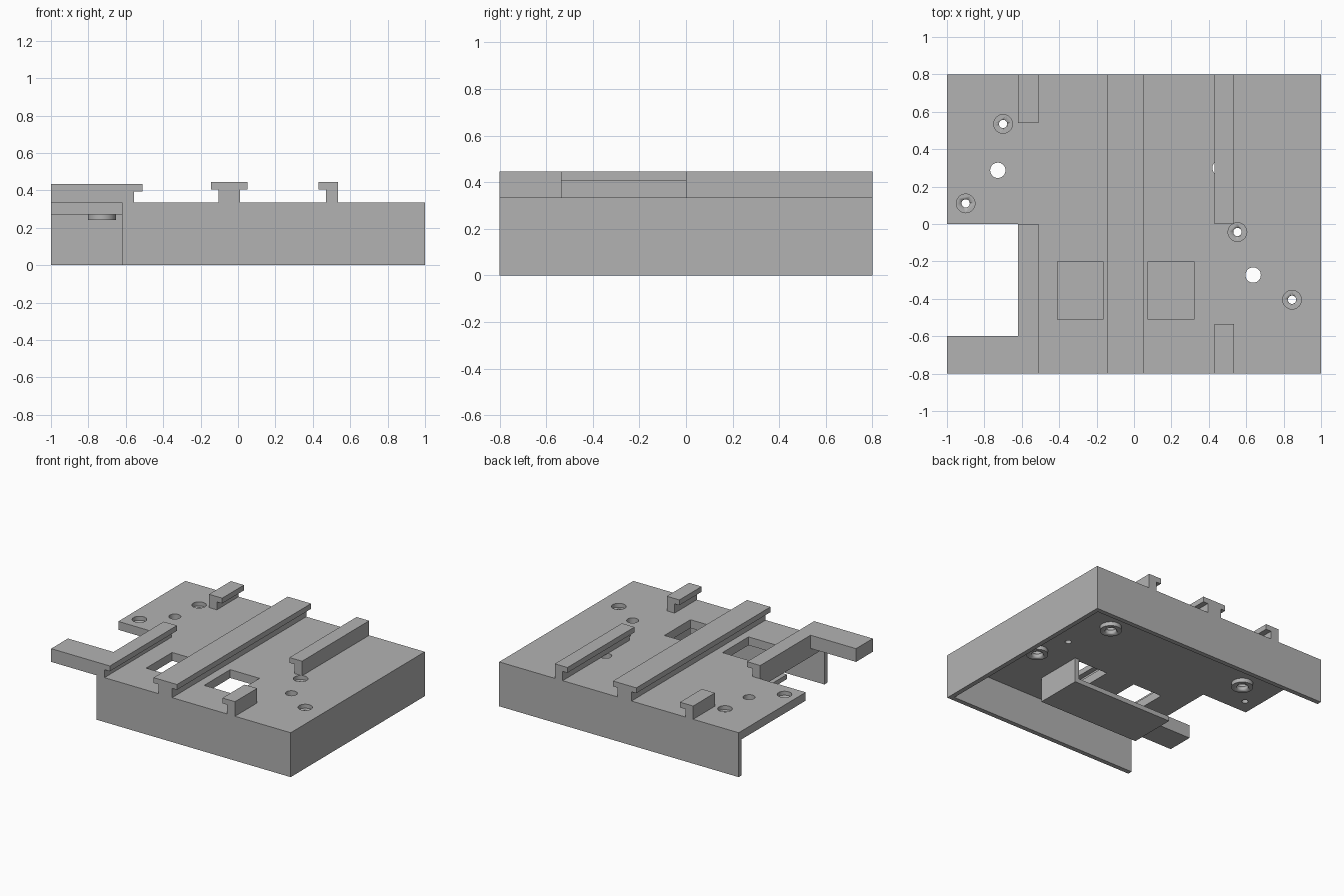
import bpy, bmesh

cube = bpy.data.objects.get("Cube")
if cube:
    bpy.data.objects.remove(cube, do_unlink=True)

grey = bpy.data.materials.new("plain grey")
grey.use_nodes = True
colour = (0.448, 0.448, 0.448, 1)
grey.diffuse_color = colour
grey.node_tree.nodes["Principled BSDF"].inputs["Base Color"].default_value = colour


def prism(name, outline, low, high, axis="z"):
    """Extrude an outline along z (points are x, y) or along y (points are x, z)."""
    bm = bmesh.new()
    place = (lambda a, b: (a, b, low)) if axis == "z" else (lambda a, b: (a, low, b))
    face = bm.faces.new([bm.verts.new(place(a, b)) for a, b in outline])
    out = bmesh.ops.extrude_face_region(bm, geom=[face])
    moved = [v for v in out["geom"] if isinstance(v, bmesh.types.BMVert)]
    step = (0, 0, high - low) if axis == "z" else (0, high - low, 0)
    bmesh.ops.translate(bm, verts=moved, vec=step)
    bmesh.ops.recalc_face_normals(bm, faces=bm.faces)
    mesh = bpy.data.meshes.new(name)
    bm.to_mesh(mesh)
    bm.free()
    mesh.materials.append(grey)
    ob = bpy.data.objects.new(name, mesh)
    bpy.context.collection.objects.link(ob)
    return ob


def box(name, x0, x1, y0, y1, z0, z1):
    return prism(name, [(x0, y0), (x1, y0), (x1, y1), (x0, y1)], z0, z1)


def cylinder(name, x, y, radius, z0, z1):
    bpy.ops.mesh.primitive_cylinder_add(vertices=32, radius=radius, depth=z1 - z0,
                                        location=(x, y, (z0 + z1) / 2))
    ob = bpy.context.object
    ob.name = name
    ob.data.materials.append(grey)
    bpy.ops.object.shade_smooth_by_angle()
    return ob


def cut(target, cutter):
    mod = target.modifiers.new("cut", "BOOLEAN")
    mod.operation = "DIFFERENCE"
    mod.solver = "EXACT"
    mod.object = cutter
    cutter.hide_render = True
    cutter.hide_set(True)


TOP, UNDER, WALL = 0.335, 0.272, 0.035
NOTCH = -0.62

# Deck with the open notch at its front corner
deck = prism("deck", [(NOTCH, -0.8), (1, -0.8), (1, 0.8), (-1, 0.8), (-1, 0), (NOTCH, 0)],
             UNDER, TOP)

# Skirt walls below the deck
box("front_wall", NOTCH, 1, -0.8, -0.8 + WALL, 0, UNDER)
box("back_wall", -1, 1, 0.8 - WALL, 0.8, 0, UNDER)
box("side_wall", 1 - WALL, 1, -0.8 + WALL, 0.8 - WALL, 0, UNDER)

# Rectangular windows
for x0, x1 in ((-0.41, -0.165), (0.075, 0.32)):
    cut(deck, box("window_cutter", x0, x1, -0.51, -0.2, 0.2, 0.4))

# Counterbored screw holes
for x, y in ((-0.7, 0.535), (-0.9, 0.11), (0.553, -0.043), (0.845, -0.405)):
    cut(deck, cylinder("screw_cutter", x, y, 0.022, 0.2, 0.4))
    cut(deck, cylinder("counterbore_cutter", x, y, 0.05, 0.305, 0.4))

# Plain holes with a collar below the deck
for x, y in ((-0.728, 0.287), (0.637, -0.273), (0.46, 0.3)):
    collar = cylinder("collar", x, y, 0.075, UNDER - 0.03, UNDER)
    hole = cylinder("hole_cutter", x, y, 0.041, 0.15, 0.4)
    cut(deck, hole)
    cut(collar, hole)

# Hanging tray below the windows: floor and one end plate
box("tray_floor", -0.465, 0.375, -0.54, -0.18, 0.085, 0.12)
box("tray_end", 0.34, 0.375, -0.54, -0.18, 0.12, UNDER)

# Centre rail with a T profile
prism("centre_rail", [(-0.105, TOP), (0.01, TOP), (0.01, 0.405), (0.05, 0.405), (0.05, 0.445),
                      (-0.145, 0.445), (-0.145, 0.405), (-0.105, 0.405)], -0.8, 0.8, "y")

# Edge rails with an L profile, each in two lengths
right_profile = [(NOTCH, TOP), (-0.555, TOP), (-0.555, 0.395), (-0.51, 0.395),
                 (-0.51, 0.435), (NOTCH, 0.435)]
left_profile = [(0.535, TOP), (0.47, TOP), (0.47, 0.405), (0.43, 0.405),
                (0.43, 0.445), (0.535, 0.445)]
for name, profile, spans in (("right_rail", right_profile, ((-0.8, 0), (0.54, 0.8))),
                             ("left_rail", left_profile, ((-0.8, -0.535), (0, 0.8)))):
    for y0, y1 in spans:
        prism(name, profile, y0, y1, "y")

# Arm reaching out past the notch
box("arm", -1, NOTCH, -0.8, -0.6, TOP, 0.435)
